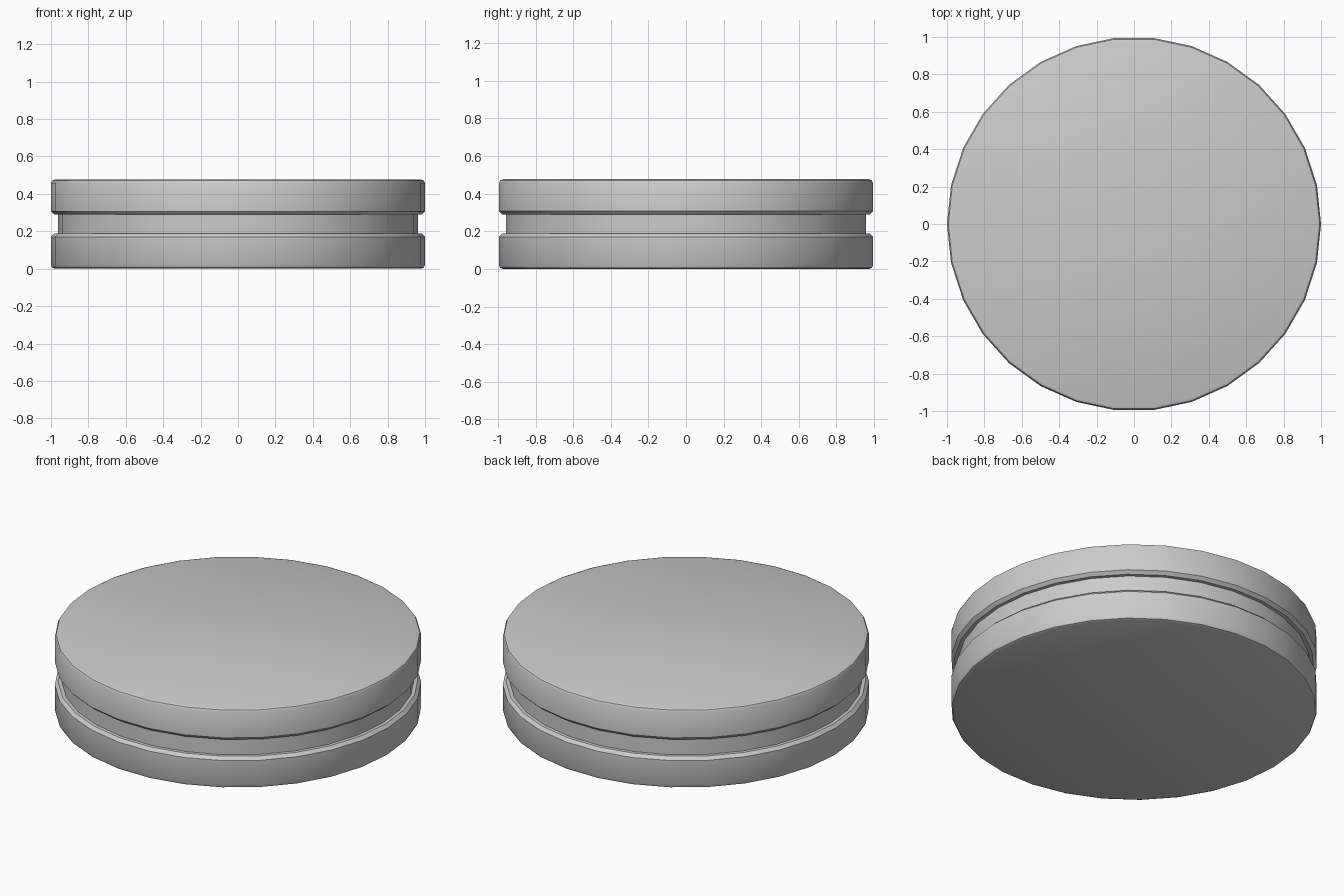
import bpy, bmesh
from math import cos, sin, tau

if "Cube" in bpy.data.objects:
    bpy.data.objects.remove(bpy.data.objects["Cube"])

SIDES = 30
H = 0.477

# Lower half of the rim profile (radius, height), mirrored for the upper half
half = [(0.978, 0.0), (0.993, 0.006), (1.0, 0.02),
        (1.0, 0.17), (0.982, 0.188), (0.962, 0.188)]
profile = half + [(r, H - z) for r, z in reversed(half)]

# Grooved disc: lathe the profile and cap both ends
bm = bmesh.new()
rings = [[bm.verts.new((r * cos(tau * i / SIDES), r * sin(tau * i / SIDES), z))
          for i in range(SIDES)] for r, z in profile]
for a, b in zip(rings, rings[1:]):
    for i in range(SIDES):
        j = (i + 1) % SIDES
        bm.faces.new((a[i], a[j], b[j], b[i]))
bm.faces.new(list(reversed(rings[0])))
bm.faces.new(rings[-1])
bmesh.ops.recalc_face_normals(bm, faces=bm.faces)

mesh = bpy.data.meshes.new("grooved_disc")
bm.to_mesh(mesh)
bm.free()
disc = bpy.data.objects.new("grooved_disc", mesh)
bpy.context.collection.objects.link(disc)

# Smooth sides with crisp groove edges
bpy.context.view_layer.objects.active = disc
disc.select_set(True)
bpy.ops.object.shade_smooth_by_angle(angle=0.6)
